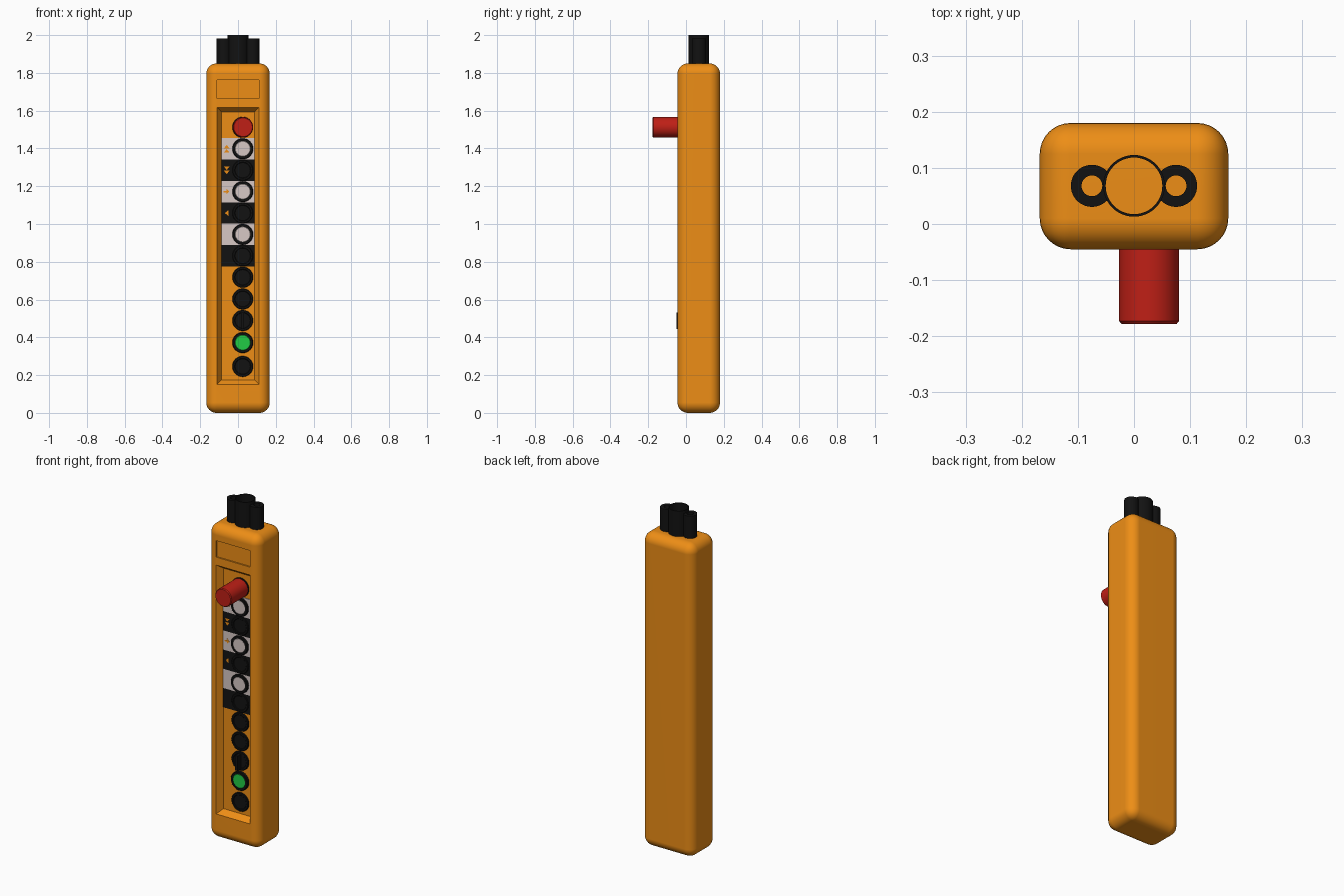
import bpy, bmesh, math
from mathutils import Matrix, Vector

if "Cube" in bpy.data.objects:
    bpy.data.objects.remove(bpy.data.objects["Cube"])


def material(name, rgb):
    m = bpy.data.materials.new(name)
    m.diffuse_color = (*rgb, 1)
    m.use_nodes = True
    m.node_tree.nodes["Principled BSDF"].inputs["Base Color"].default_value = m.diffuse_color
    return m


ORANGE = material("orange", (0.85, 0.27, 0.008))
BLACK = material("black", (0.006, 0.006, 0.006))
WHITE = material("white", (0.68, 0.58, 0.56))
RED = material("red", (0.52, 0.014, 0.008))
GREEN = material("green", (0.015, 0.6, 0.06))


def finish(name, bm, mat):
    bmesh.ops.recalc_face_normals(bm, faces=bm.faces)
    me = bpy.data.meshes.new(name)
    bm.to_mesh(me)
    bm.free()
    ob = bpy.data.objects.new(name, me)
    bpy.context.collection.objects.link(ob)
    if mat:
        me.materials.append(mat)
    return ob


def smooth(ob, angle=35):
    bpy.ops.object.select_all(action='DESELECT')
    ob.select_set(True)
    bpy.context.view_layer.objects.active = ob
    bpy.ops.object.shade_smooth_by_angle(angle=math.radians(angle))


def box(name, lo, hi, mat):
    bm = bmesh.new()
    lo, hi = Vector(lo), Vector(hi)
    bmesh.ops.create_cube(bm, size=1, matrix=Matrix.Translation((lo + hi) / 2)
                          @ Matrix.Diagonal((*(hi - lo), 1)))
    return finish(name, bm, mat)


def lathe(name, profile, matrix, mat, closed=False, n=48):
    """Spin (radius, height) points about local z."""
    bm = bmesh.new()
    vs = [bm.verts.new((r, 0, h)) for r, h in profile]
    es = [bm.edges.new(p) for p in zip(vs, vs[1:])]
    if closed:
        es.append(bm.edges.new((vs[-1], vs[0])))
    bmesh.ops.spin(bm, geom=vs + es, axis=(0, 0, 1), cent=(0, 0, 0),
                   angle=2 * math.pi, steps=n, use_merge=True)
    bmesh.ops.remove_doubles(bm, verts=bm.verts, dist=1e-5)
    bmesh.ops.transform(bm, matrix=matrix, verts=bm.verts)
    ob = finish(name, bm, mat)
    smooth(ob)
    return ob


def cut(ob, cutter):
    mod = ob.modifiers.new("cut", 'BOOLEAN')
    mod.operation = 'DIFFERENCE'
    mod.solver = 'EXACT'
    mod.object = cutter
    bpy.context.view_layer.objects.active = ob
    bpy.ops.object.modifier_apply(modifier=mod.name)
    bpy.data.objects.remove(cutter)


def facing(x, z, y):
    """Local z points to the front (-y)."""
    return Matrix.Translation((x, y, z)) @ Matrix.Rotation(math.pi / 2, 4, 'X')


FRONT, FLOOR = -0.045, -0.01

# rounded housing
body = box("housing", (-0.168, FRONT, 0), (0.168, 0.18, 1.85), ORANGE)
bev = body.modifiers.new("round", 'BEVEL')
bev.width, bev.segments = 0.055, 8
bpy.context.view_layer.objects.active = body
bpy.ops.object.modifier_apply(modifier="round")

# tapered control recess
bm = bmesh.new()
loops = []
for y, x, z0, z1 in ((FRONT - 0.035, 0.1345, 0.126, 1.643), (FLOOR, 0.0875, 0.175, 1.593)):
    loops.append([bm.verts.new(p) for p in ((-x, y, z0), (x, y, z0), (x, y, z1), (-x, y, z1))])
for i in range(4):
    j = (i + 1) % 4
    bm.faces.new((loops[0][i], loops[0][j], loops[1][j], loops[1][i]))
for l in loops:
    bm.faces.new(l)
cut(body, finish("recess_cutter", bm, None))

# shallow label recess
cut(body, box("label_cutter", (-0.111, -0.1, 1.665), (0.111, FRONT + 0.008, 1.762), None))
smooth(body, 30)
wn = body.modifiers.new("normals", 'WEIGHTED_NORMAL')
wn.keep_sharp = True

# alternating label plates with their buttons
BX, R, PITCH = 0.025, 0.055, 0.1133


def plain_button(name, z, y=-0.02, mat=BLACK):
    h = FLOOR - y
    return lathe(name, [(0, 0), (R, 0), (R, h - 0.003), (R - 0.003, h), (0.043, h),
                        (0.040, h - 0.003), (0, h - 0.003)], facing(BX, z, FLOOR), mat)


def ringed_button(name, z, mat):
    lathe(name + "_ring", [(0.041, 0), (R, 0), (R, 0.014), (0.052, 0.017), (0.041, 0.017)],
          facing(BX, z, FLOOR), BLACK, closed=True)
    lathe(name + "_cap", [(0, 0), (0.041, 0), (0.041, 0.014), (0.039, 0.016), (0, 0.016)],
          facing(BX, z, FLOOR), mat)


for i in range(6):
    z = 1.398 - i * PITCH
    light = i % 2 == 0
    box(f"label_plate_{i}", (-0.0875, FLOOR - 0.004, z - PITCH / 2),
        (0.0875, FLOOR + 0.002, z + PITCH / 2), WHITE if light else BLACK)
    if light:
        ringed_button(f"white_button_{i}", z, WHITE)
    else:
        plain_button(f"black_button_{i}", z)

# direction arrows on the plates
def arrow(name, x, z, angle, stem=False):
    pts = [(-0.015, -0.009), (0.015, -0.009), (0, 0.010)]
    if stem:
        pts = [(-0.004, -0.016), (0.004, -0.016), (0.004, -0.002), (0.016, -0.002),
               (0, 0.014), (-0.016, -0.002), (-0.004, -0.002)]
    bm = bmesh.new()
    f = bm.faces.new([bm.verts.new((px, py, 0)) for px, py in pts])
    ext = bmesh.ops.extrude_face_region(bm, geom=[f])["geom"]
    bmesh.ops.translate(bm, vec=(0, 0, 0.002),
                        verts=[v for v in ext if isinstance(v, bmesh.types.BMVert)])
    bmesh.ops.transform(bm, verts=bm.verts, matrix=facing(x, z, FLOOR - 0.0035)
                        @ Matrix.Rotation(angle, 4, 'Z'))
    finish(name, bm, ORANGE)


for k, s in enumerate((-0.011, 0.011)):
    arrow(f"up_arrow_{k}", -0.06, 1.398 + s, 0)
    arrow(f"down_arrow_{k}", -0.06, 1.398 - PITCH + s, math.pi)
arrow("right_arrow", -0.06, 1.398 - 2 * PITCH, -math.pi / 2, True)
arrow("left_arrow", -0.06, 1.398 - 3 * PITCH, math.pi / 2)

# lower buttons on the bare floor
for i, z in enumerate((0.718, 0.603, 0.489, 0.246)):
    plain_button(f"lower_button_{i}", z)
ringed_button("green_button", 0.372, GREEN)

# selector blade
box("selector_blade", (BX - 0.008, -0.05, 0.444), (BX + 0.008, -0.012, 0.532), BLACK)

# emergency stop
plain_button("stop_collar", 1.512)
lathe("stop_button", [(0, 0), (0.0535, 0), (0.0535, 0.151), (0.049, 0.156), (0, 0.156)],
      facing(0.027, 1.512, -0.022), RED)

# open cable sleeves on top
CY = 0.068
for side, sx in (("left", -1), ("right", 1)):
    sleeve = lathe(side + "_cable_sleeve",
                   [(0.0185, 1.84), (0.0375, 1.84), (0.0375, 1.982), (0.0185, 1.982)],
                   Matrix.Translation((sx * 0.075, CY, 0)), BLACK, closed=True)
    cut(sleeve, lathe("sleeve_cutter", [(0, 1.8), (0.053, 1.8), (0.053, 2.1), (0, 2.1)],
                      Matrix.Translation((0, CY, 0)), None))
    smooth(sleeve)
lathe("centre_cable_sleeve", [(0.0505, 1.84), (0.055, 1.84), (0.055, 2.0), (0.0505, 2.0)],
      Matrix.Translation((0, CY, 0)), BLACK, closed=True)
